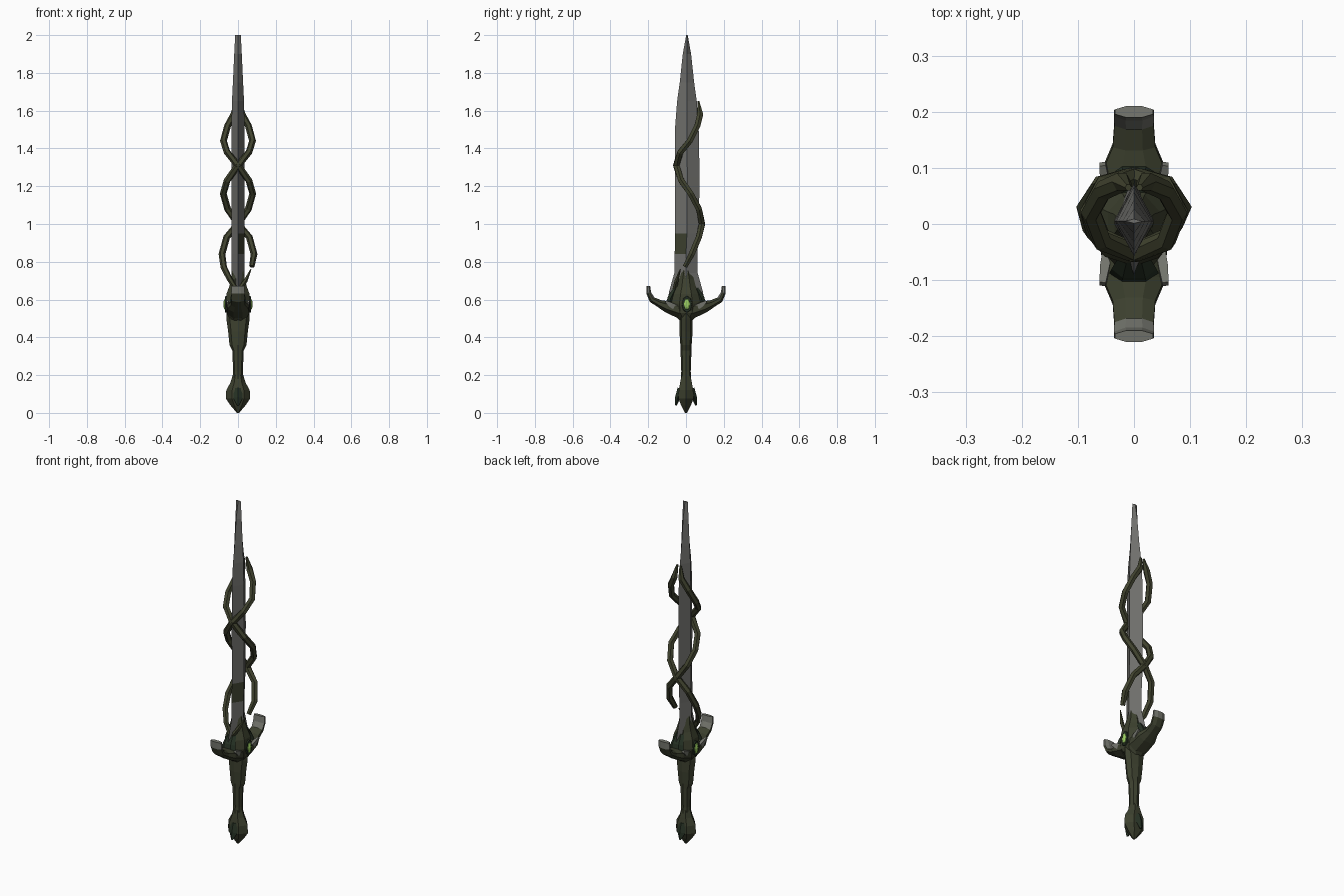
import bpy, bmesh, math
from mathutils import Vector

cube = bpy.data.objects.get("Cube")
if cube:
    bpy.data.objects.remove(cube, do_unlink=True)


def material(name, rgb, rough=0.7):
    m = bpy.data.materials.new(name)
    m.use_nodes = True
    m.diffuse_color = (*rgb, 1)
    bsdf = m.node_tree.nodes["Principled BSDF"]
    bsdf.inputs["Base Color"].default_value = (*rgb, 1)
    bsdf.inputs["Roughness"].default_value = rough
    return m


STEEL = material("grey steel", (0.16, 0.16, 0.15))
PALE = material("pale grey metal", (0.17, 0.175, 0.15))
OLIVE = material("olive wood", (0.046, 0.052, 0.028))
VINE = material("olive vine", (0.052, 0.056, 0.028))
DARK = material("dark green", (0.02, 0.032, 0.018))
GEM = material("bright green gem", (0.33, 0.62, 0.12))


def sweep(name, sections, sides, mats, axis=(1, 0, 0), turn=0.0, rule=None):
    """Skin rings of (x, y, z, half width along axis, half depth) with flat faces."""
    bm = bmesh.new()
    pts = [Vector(s[:3]) for s in sections]
    rings = []
    for i, s in enumerate(sections):
        t = (pts[min(i + 1, len(pts) - 1)] - pts[max(i - 1, 0)]).normalized()
        u = Vector(axis)
        u = (u - t * u.dot(t)).normalized()
        v = t.cross(u)
        ring = []
        for k in range(sides):
            a = turn + math.tau * k / sides
            ring.append(bm.verts.new(pts[i] + u * s[3] * math.cos(a) + v * s[4] * math.sin(a)))
        rings.append(ring)
    for r, q in zip(rings, rings[1:]):
        for k in range(sides):
            j = (k + 1) % sides
            bm.faces.new((r[k], r[j], q[j], q[k]))
    bm.faces.new(rings[0][::-1])
    bm.faces.new(rings[-1])
    bmesh.ops.recalc_face_normals(bm, faces=bm.faces)
    if rule:
        for f in bm.faces:
            f.material_index = rule(f.calc_center_median())
    me = bpy.data.meshes.new(name)
    bm.to_mesh(me)
    bm.free()
    for m in mats:
        me.materials.append(m)
    ob = bpy.data.objects.new(name, me)
    bpy.context.collection.objects.link(ob)
    return ob


def column(rows):
    """Rows of (z, half x, half y) to upright sections."""
    return [(0, 0, z, a, b) for z, a, b in rows]


# Blade: diamond section flaring at the foot, with a mossy patch on one edge
blade = [(.55, 0, .035, .10), (.64, 0, .035, .09), (.74, 0, .035, .062), (.84, 0, .035, .06),
         (.95, .005, .035, .062), (1.25, .007, .035, .065), (1.52, .005, .034, .062),
         (1.65, .005, .032, .052), (1.75, .005, .027, .038), (1.9, .005, .02, .022),
         (2.0, .005, .015, .004)]
sweep("blade", [(0, y, z, a, b) for z, y, a, b in blade], 4, [STEEL, OLIVE],
      rule=lambda c: int(.85 < c.z < .94 and c.y < 0 and c.x > 0))

# Grip and pommel
sweep("grip", column([(.17, .03, .028), (.22, .026, .025), (.33, .03, .029), (.36, .045, .03),
                      (.43, .052, .035), (.5, .062, .035), (.54, .06, .04)]), 8, [OLIVE])
sweep("pommel", column([(.2, .028, .026), (.16, .04, .036), (.12, .062, .044), (.075, .064, .046),
                        (.04, .04, .03), (0, .006, .006)]), 6, [OLIVE])

# Collar at the middle of the guard
sweep("collar", column([(.485, .04, .03), (.53, .066, .08), (.58, .07, .09), (.63, .066, .075),
                        (.67, .05, .056), (.71, .038, .045), (.77, .03, .022)]),
      8, [OLIVE], turn=math.pi / 8)

arm = [(.03, .545, .06, .05), (.1, .562, .055, .033), (.14, .578, .038, .022),
       (.18, .6, .035, .018), (.197, .635, .036, .014), (.2, .672, .034, .011)]

for s, side in ((-1, "front"), (1, "back")):
    # Upturned guard arms with pale tips
    sweep(side + "_guard_arm", [(0, s * y, z, a * 1.08, b) for y, z, a, b in arm],
          8, [OLIVE, PALE], turn=math.pi / 8, rule=lambda c: int(c.z > .62))
    # Dark cap over the root of each arm
    sweep(side + "_guard_cap", [(0, s * .09, .57, .045, .02), (0, s * .08, .61, .04, .02),
                                (0, s * .055, .66, .025, .012)], 6, [DARK])
    # Pommel claw
    sweep(side + "_pommel_claw", [(0, s * .03, .13, .025, .015), (0, s * .044, .08, .025, .014),
                                  (0, s * .054, .04, .006, .005)], 4, [DARK])
    # Pale fins on the corners of the guard
    for t, hand in ((-1, "right"), (1, "left")):
        sweep(side + "_" + hand + "_fin", [(t * .045, s * .04, .55, .012, .025),
                                           (t * .052, s * .08, .572, .012, .018),
                                           (t * .056, s * .107, .59, .008, .008)], 4, [PALE],
              turn=math.pi / 4)

# Gems in dark sockets on the two broad sides
for t, hand in ((-1, "right"), (1, "left")):
    sweep(hand + "_socket", [(t * .05, .005, .575, .032, .048), (t * .069, .005, .575, .026, .042)],
          8, [DARK], axis=(0, 1, 0))
    sweep(hand + "_gem", [(t * .06, .005, .575, .018, .034), (t * .072, .005, .575, .016, .03),
                          (t * .077, .005, .575, .008, .016)], 6, [GEM], axis=(0, 1, 0))

# Two vines twining in opposite directions around the blade
twist = [(.085, .03, .84), (.06, .068, .93), (0, .085, 1.0), (-.055, .068, 1.08),
         (-.078, .025, 1.16), (-.058, -.025, 1.23), (0, -.052, 1.31), (.058, -.03, 1.38),
         (.077, .02, 1.44), (.055, .06, 1.52), (.022, .075, 1.58)]


def vine(name, flip, start):
    body = [(x, y, z, .018, .018) for x, y, z in twist]
    path = start + body + [(.01, .065, 1.65, .006, .006)]
    sweep(name, [(flip * x, y, z, a, b) for x, y, z, a, b in path], 6, [VINE])


vine("left_vine", 1, [(.073, -.005, .775, .014, .014)])
vine("right_vine", -1, [(0, -.062, .64, .012, .012), (.045, -.045, .71, .015, .015),
                        (.075, -.01, .77, .017, .017)])
sweep("tendril", [(-.01, -.065, .63, .013, .013), (.04, -.05, .7, .011, .011),
                  (.068, -.03, .76, .003, .003)], 5, [VINE])
